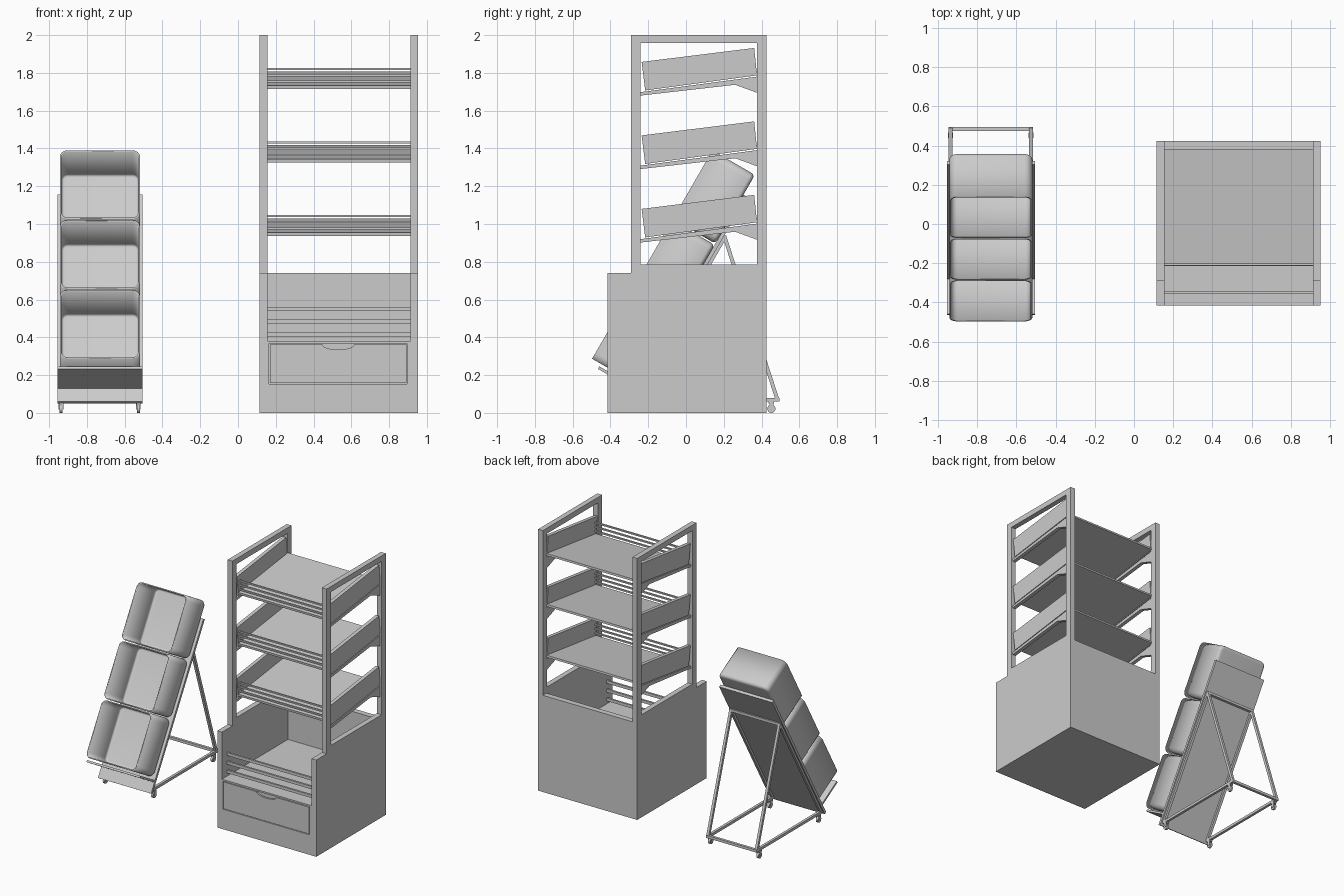
import bpy, bmesh, math
from mathutils import Matrix, Vector

if "Cube" in bpy.data.objects:
    bpy.data.objects.remove(bpy.data.objects["Cube"])


def finish(name, bm, matrix=None):
    bmesh.ops.recalc_face_normals(bm, faces=bm.faces[:])
    me = bpy.data.meshes.new(name)
    bm.to_mesh(me)
    bm.free()
    ob = bpy.data.objects.new(name, me)
    bpy.context.collection.objects.link(ob)
    if matrix:
        ob.matrix_world = matrix
    return ob


def box(name, x0, x1, y0, y1, z0, z1, matrix=None):
    bm = bmesh.new()
    bmesh.ops.create_cube(bm, size=1)
    for v in bm.verts:
        v.co = Vector(((x0 + x1) / 2 + v.co.x * (x1 - x0),
                       (y0 + y1) / 2 + v.co.y * (y1 - y0),
                       (z0 + z1) / 2 + v.co.z * (z1 - z0)))
    return finish(name, bm, matrix)


def prism(name, pts, a, b, axis='x'):
    """Extrude an outline: (y,z) points along x, or (x,z) points along y."""
    bm = bmesh.new()
    co = (lambda p: (a, p[0], p[1])) if axis == 'x' else (lambda p: (p[0], a, p[1]))
    f = bm.faces.new([bm.verts.new(co(p)) for p in pts])
    r = bmesh.ops.extrude_face_region(bm, geom=[f])
    d = Vector((b - a, 0, 0)) if axis == 'x' else Vector((0, b - a, 0))
    bmesh.ops.translate(bm, vec=d, verts=[v for v in r['geom'] if isinstance(v, bmesh.types.BMVert)])
    return finish(name, bm)


def bar(name, p, q, w=0.02):
    """Square tube from p to q."""
    p, q = Vector(p), Vector(q)
    d = q - p
    m = Matrix.Translation(p) @ d.to_track_quat('Z', 'Y').to_matrix().to_4x4()
    return box(name, -w / 2, w / 2, -w / 2, w / 2, 0, d.length, m)


def smooth(ob):
    bpy.ops.object.select_all(action='DESELECT')
    ob.select_set(True)
    bpy.context.view_layer.objects.active = ob
    bpy.ops.object.shade_smooth_by_angle(angle=math.radians(40))


# ---------------- display shelf ----------------
XL, XR, T = 0.115, 0.953, 0.04
IL, IR = XL + T, XR - T
F, S, B = -0.415, -0.29, 0.425      # front, step and back in y

for side, x0 in (("left", XL), ("right", XR - T)):
    x1 = x0 + T
    # stepped side panel, posts and top rail
    prism(f"{side}_side_panel", [(F, 0), (B, 0), (B, 0.785), (S, 0.785), (S, 0.74), (F, 0.74)], x0, x1)
    box(f"{side}_front_post", x0, x1, S, S + 0.05, 0.785, 1.958)
    box(f"{side}_back_post", x0, x1, B - 0.05, B, 0.785, 1.958)
    box(f"{side}_top_rail", x0, x1, S, B, 1.958, 2.0)
    a, b = (x0 + 0.012, x1) if side == "left" else (x0, x1 - 0.012)
    for i in range(3):
        h = -0.389 * i
        prism(f"{side}_shelf_arm_{i}", [(-0.24, 1.68 + h), (0.26, 1.737 + h), (0.375, 1.695 + h),
                                       (0.375, 1.78 + h), (-0.24, 1.698 + h)], a, b)
        prism(f"{side}_shelf_cheek_{i}", [(-0.216, 1.707 + h), (0.376, 1.787 + h),
                                         (0.361, 1.932 + h), (-0.235, 1.858 + h)], a, b)

# sloping shelves with front rails
for i in range(3):
    h = -0.389 * i
    prism(f"shelf_{i}", [(-0.213, 1.715 + h), (0.384, 1.793 + h), (0.382, 1.808 + h), (-0.215, 1.732 + h)], IL, IR)
    for k in range(3):
        z = 1.749 + 0.033 * k + h
        box(f"shelf_rail_{i}_{k}", IL, IR, -0.213, -0.201, z, z + 0.011)

# lower bin: back, solid base, rails
box("back_panel", IL, IR, 0.382, B, 0, 0.74)
box("base_core", IL, IR, F + 0.012, 0.382, 0, 0.375)
for k in range(3):
    z = 0.405 + 0.067 * k
    box(f"bin_rail_{k}", IL, IR, -0.356, -0.341, z, z + 0.022)

# front frame around the drawer
DX0, DX1, DZ0, DZ1 = 0.165, 0.896, 0.153, 0.368
box("front_bottom", IL, IR, F, F + 0.012, 0, DZ0)
box("front_top", IL, IR, F, F + 0.012, DZ1, 0.38)
box("bin_floor", IL, IR, F + 0.012, 0.382, 0.375, 0.38)
box("front_left_stile", IL, DX0, F, F + 0.012, DZ0, DZ1)
box("front_right_stile", DX1, IR, F, F + 0.012, DZ0, DZ1)

# drawer front with scooped finger pull
g, cx = 0.005, 0.531
scoop = [(cx + 0.085 * math.cos(t), DZ1 - g - 0.028 * math.sin(t))
         for t in [math.pi * k / 16 for k in range(17)]]
prism("drawer_front", [(DX0 + g, DZ0 + g), (DX1 - g, DZ0 + g), (DX1 - g, DZ1 - g)] + scoop
      + [(DX0 + g, DZ1 - g)], F, F + 0.012, 'y')

# ---------------- rolling easel with tubs ----------------
CX = -0.731
# local frame: y up the slope, z out of the slope, origin at the top tub's floor edge
tilt = Matrix.Translation((CX, 0.365, 1.26)) @ Matrix.Rotation(math.radians(60), 4, 'X')


def tub(name, s):
    w, l, d = 0.212, 0.42, 0.26
    bm = bmesh.new()
    bmesh.ops.create_cube(bm, size=1)
    for v in bm.verts:
        v.co = Vector((v.co.x * 2 * w, s + l * (v.co.y - 0.5), d * (v.co.z + 0.5)))
    top = [f for f in bm.faces if f.normal.z > 0.9]
    bmesh.ops.delete(bm, geom=top, context='FACES_ONLY')
    up = [e for e in bm.edges if abs(e.verts[0].co.z - e.verts[1].co.z) > 0.1]
    bmesh.ops.bevel(bm, geom=up, offset=0.04, segments=6, profile=0.5, affect='EDGES')
    low = [e for e in bm.edges if all(v.co.z < 1e-4 for v in e.verts)]
    bmesh.ops.bevel(bm, geom=low, offset=0.022, segments=5, profile=0.5, affect='EDGES')
    ob = finish(name, bm, tilt)
    m = ob.modifiers.new("wall", 'SOLIDIFY')
    m.thickness = 0.009
    m.offset = -1
    smooth(ob)


for i in range(3):
    tub(f"tub_{i}", -0.427 * i)

# sloping board and ledge
box("easel_board", -0.225, 0.225, -1.386, -0.121, -0.02, 0, tilt)
box("easel_ledge", -0.225, 0.225, -1.305, -1.29, 0, 0.206, tilt)

# tube stand and casters
LX = 0.205
for side, sx in (("left", -1), ("right", 1)):
    x = CX + sx * LX
    bar(f"{side}_back_leg", (x, 0.205, 0.93), (x, 0.484, 0.07))
    bar(f"{side}_slope_tube", (x, 0.205, 0.93), (x, -0.29, 0.073))
    bar(f"{side}_base_rail", (x, -0.295, 0.07), (x, 0.494, 0.07))
    for end, y in (("front", -0.265), ("back", 0.452)):
        for k in (-1, 1):
            box(f"{side}_{end}_fork_{k}", x + k * 0.011 - 0.002, x + k * 0.011 + 0.002,
                y - 0.01, y + 0.012, 0.017, 0.052)
        box(f"{side}_{end}_caster_plate", x - 0.013, x + 0.013, y - 0.014, y + 0.014, 0.05, 0.062)
        bm = bmesh.new()
        bmesh.ops.create_cone(bm, cap_ends=True, segments=20, radius1=0.022, radius2=0.022, depth=0.016)
        smooth(finish(f"{side}_{end}_wheel", bm,
                      Matrix.Translation((x, y, 0.022)) @ Matrix.Rotation(math.pi / 2, 4, 'Y')))
bar("stand_top_bar", (CX - LX - 0.01, 0.205, 0.93), (CX + LX + 0.01, 0.205, 0.93))
bar("stand_bottom_bar", (CX - LX - 0.01, 0.486, 0.07), (CX + LX + 0.01, 0.486, 0.07))
